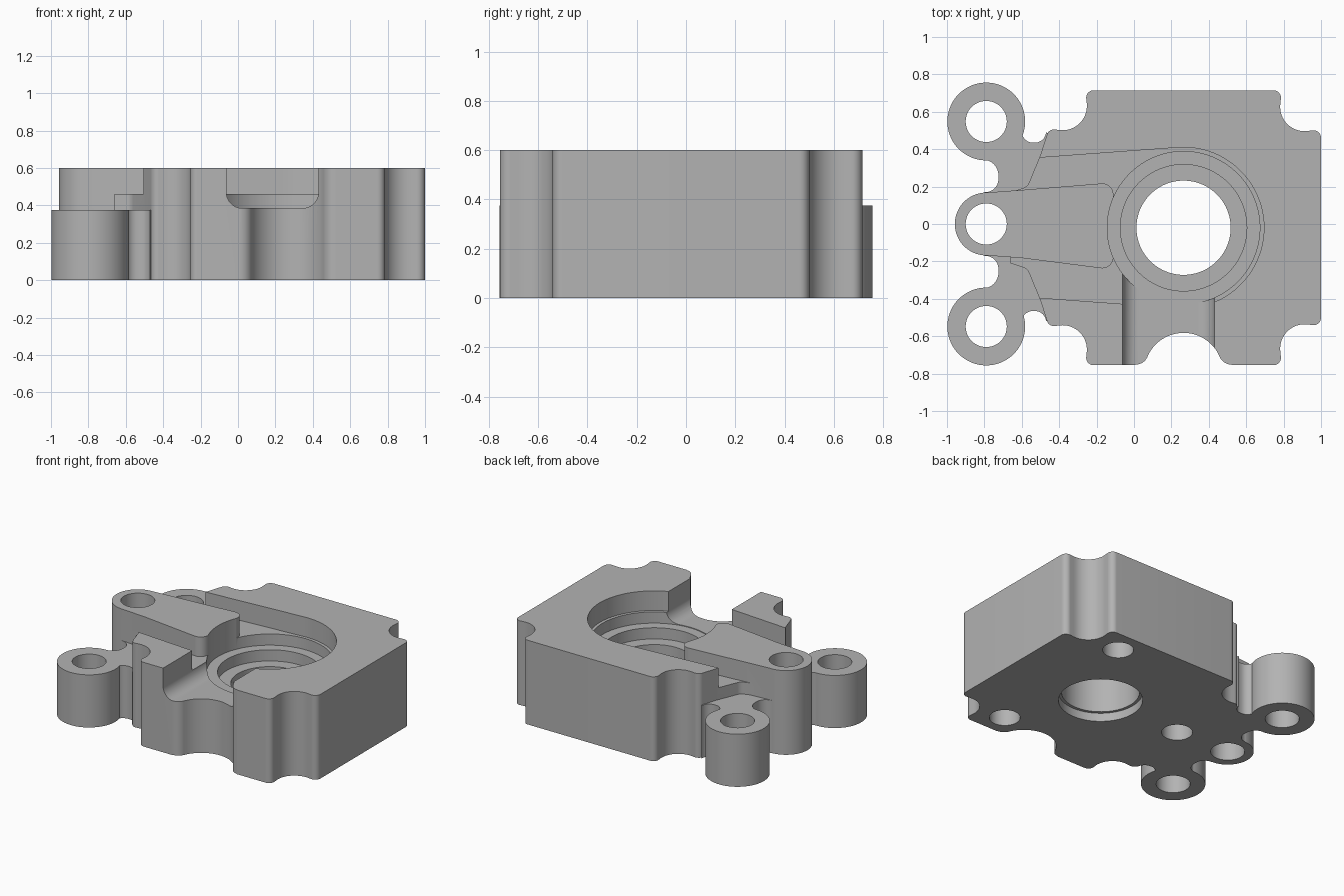
import bpy, bmesh, math
from mathutils import Vector

cube = bpy.data.objects.get("Cube")
if cube:
    bpy.data.objects.remove(cube, do_unlink=True)

steel = bpy.data.materials.new("plain_grey")
steel.use_nodes = True
steel.diffuse_color = (0.45, 0.45, 0.45, 1)
steel.node_tree.nodes["Principled BSDF"].inputs["Base Color"].default_value = steel.diffuse_color


def rounded(corners, steps=12):
    """Closed outline from (x, y, radius) corners, each corner filleted."""
    out = []
    for i, (x, y, r) in enumerate(corners):
        p = Vector((x, y))
        if r == 0:
            out.append(p)
            continue
        a = (Vector(corners[i - 1][:2]) - p).normalized()
        b = (Vector(corners[(i + 1) % len(corners)][:2]) - p).normalized()
        half = a.angle(b) / 2
        centre = p + (a + b).normalized() * r / math.sin(half)
        start = p + a * r / math.tan(half) - centre
        end = p + b * r / math.tan(half) - centre
        sweep = start.angle_signed(end)
        t0 = math.atan2(start.y, start.x)
        for k in range(steps + 1):
            t = t0 - sweep * k / steps
            out.append(centre + Vector((math.cos(t), math.sin(t))) * r)
    return out


def circle(x, y, r, n=72):
    return [Vector((x + r * math.cos(math.tau * k / n), y + r * math.sin(math.tau * k / n)))
            for k in range(n)]


def prism(name, outline, low, high, along_y=False):
    """Extrude an outline upward, or an x-z outline along y."""
    bm = bmesh.new()
    place = (lambda p, h: (p.x, h, p.y)) if along_y else (lambda p, h: (p.x, p.y, h))
    face = bm.faces.new([bm.verts.new(place(p, low)) for p in outline])
    moved = bmesh.ops.extrude_face_region(bm, geom=[face])["geom"]
    shift = (0, high - low, 0) if along_y else (0, 0, high - low)
    bmesh.ops.translate(bm, vec=shift, verts=[v for v in moved if isinstance(v, bmesh.types.BMVert)])
    bmesh.ops.recalc_face_normals(bm, faces=bm.faces)
    mesh = bpy.data.meshes.new(name)
    bm.to_mesh(mesh)
    bm.free()
    mesh.materials.append(steel)
    obj = bpy.data.objects.new(name, mesh)
    bpy.context.collection.objects.link(obj)
    return obj


def combine(target, tool, operation):
    tool.hide_render = True
    mod = target.modifiers.new(tool.name, "BOOLEAN")
    mod.operation, mod.solver, mod.object = operation, "EXACT", tool
    bpy.context.view_layer.objects.active = target
    bpy.ops.object.modifier_apply(modifier=mod.name)
    bpy.data.objects.remove(tool, do_unlink=True)


def mirrored(half, mid=-0.02):
    return half + [(x, 2 * mid - y, r) for x, y, r in reversed(half)]


BX, BY = 0.265, -0.02          # bore centre

# Block with scalloped corners
block = prism("housing_block", rounded(mirrored([
    (1, 0.505, 0.04), (0.765, 0.48, 0.13), (0.79, 0.715, 0.04),
    (-0.26, 0.715, 0.04), (-0.235, 0.48, 0.13), (-0.455, 0.51, 0.04),
    (-0.5, 0.37, 0), (-0.57, 0.2, 0.05), (-0.66, 0.17, 0)])), 0, 0.6)

# Open channel widening into the round pocket
channel = [Vector((BX + 0.43 * math.cos(t), BY + 0.43 * math.sin(t)))
           for t in [math.radians(-94 + 188 * k / 48) for k in range(49)]]
channel += [Vector(p) for p in ((-0.5, 0.355), (-1, 0.32), (-1, -0.36), (-0.5, -0.395))]
combine(block, prism("channel_cutter", channel, 0.46, 0.8), "DIFFERENCE")

# Two low ears with webs to the block
web = [(-0.4, 0, 0), (-0.8, 0, 0), (-0.8, 0.17, 0), (-0.725, 0.17, 0.07),
       (-0.725, 0.345, 0.085), (-0.82, 0.345, 0), (-0.79, 0.55, 0), (-0.6, 0.55, 0),
       (-0.6, 0.435, 0.06), (-0.47, 0.435, 0.06), (-0.47, 0.49, 0), (-0.4, 0.45, 0)]
for side, drop in ((1, 0), (-1, 0.03)):
    pts = [(x, side * (y + (drop if y > 0.4 and x > -0.7 else 0)), r) for x, y, r in web]
    combine(block, prism("ear_web", rounded(pts), 0, 0.375), "UNION")
    combine(block, prism("ear", circle(-0.79, side * 0.548, 0.208), 0, 0.375), "UNION")

# Tall tapered arm with a round nose
arm = rounded([(-0.79, 0.168, 0), (-0.6, 0.182, 0), (-0.11, 0.222, 0.06),
               (-0.11, -0.245, 0.06), (-0.6, -0.182, 0), (-0.79, -0.168, 0)])
arm += [Vector((-0.79 + 0.168 * math.cos(t), 0.168 * math.sin(t)))
        for t in [math.radians(270 - 180 * k / 32) for k in range(1, 32)]]
combine(block, prism("arm", arm, 0, 0.6), "UNION")

# Stepped bore: seat, counterbore, through hole, lower relief
for radius, low, high in ((0.408, 0.38, 0.8), (0.338, 0.3, 0.5),
                          (0.252, -0.1, 0.5), (0.272, -0.1, 0.06)):
    combine(block, prism("bore_cutter", circle(BX, BY, radius, 96), low, high), "DIFFERENCE")

# Round-bottomed slot through the front wall
slot = rounded([(-0.062, 0.8, 0), (-0.062, 0.385, 0.085), (0.43, 0.385, 0.085), (0.43, 0.8, 0)])
combine(block, prism("slot_cutter", slot, -0.9, -0.25, True), "DIFFERENCE")

# Front scallop with flared edges
flare, deep, lip = 0.07, 0.21, 0.257
scallop = []
for side in (-1, 1):
    steps = [k / 12 for k in range(13)]
    turn = math.atan2(lip, 0.11)
    arc = [Vector((BX + side * (lip - flare * math.sin(turn * s)),
                   -0.682 - flare * math.cos(turn * s))) for s in steps]
    arc.insert(0, Vector((BX + side * lip, -0.9)))
    if side > 0:
        bowl = [Vector((BX + deep * math.sin(t), -0.792 + deep * math.cos(t)))
                for t in [turn * (k / 12 - 1) for k in range(1, 24)]]
        scallop += bowl + arc[::-1]
    else:
        scallop += arc
combine(block, prism("scallop_cutter", scallop, -0.1, 0.8), "DIFFERENCE")

# Through holes in ears and arm, blind holes underneath
for x, y, r, top in ((-0.79, 0.548, 0.11, 0.8), (-0.79, -0.548, 0.11, 0.8), (-0.79, 0, 0.11, 0.8),
                     (0.595, 0.55, 0.1, 0.3), (0.595, -0.59, 0.1, 0.3), (-0.38, -0.02, 0.1, 0.3)):
    combine(block, prism("hole_cutter", circle(x, y, r, 48), -0.1, top), "DIFFERENCE")

bpy.ops.object.select_all(action="DESELECT")
block.select_set(True)
bpy.context.view_layer.objects.active = block
bpy.ops.object.shade_smooth_by_angle(angle=math.radians(30))
